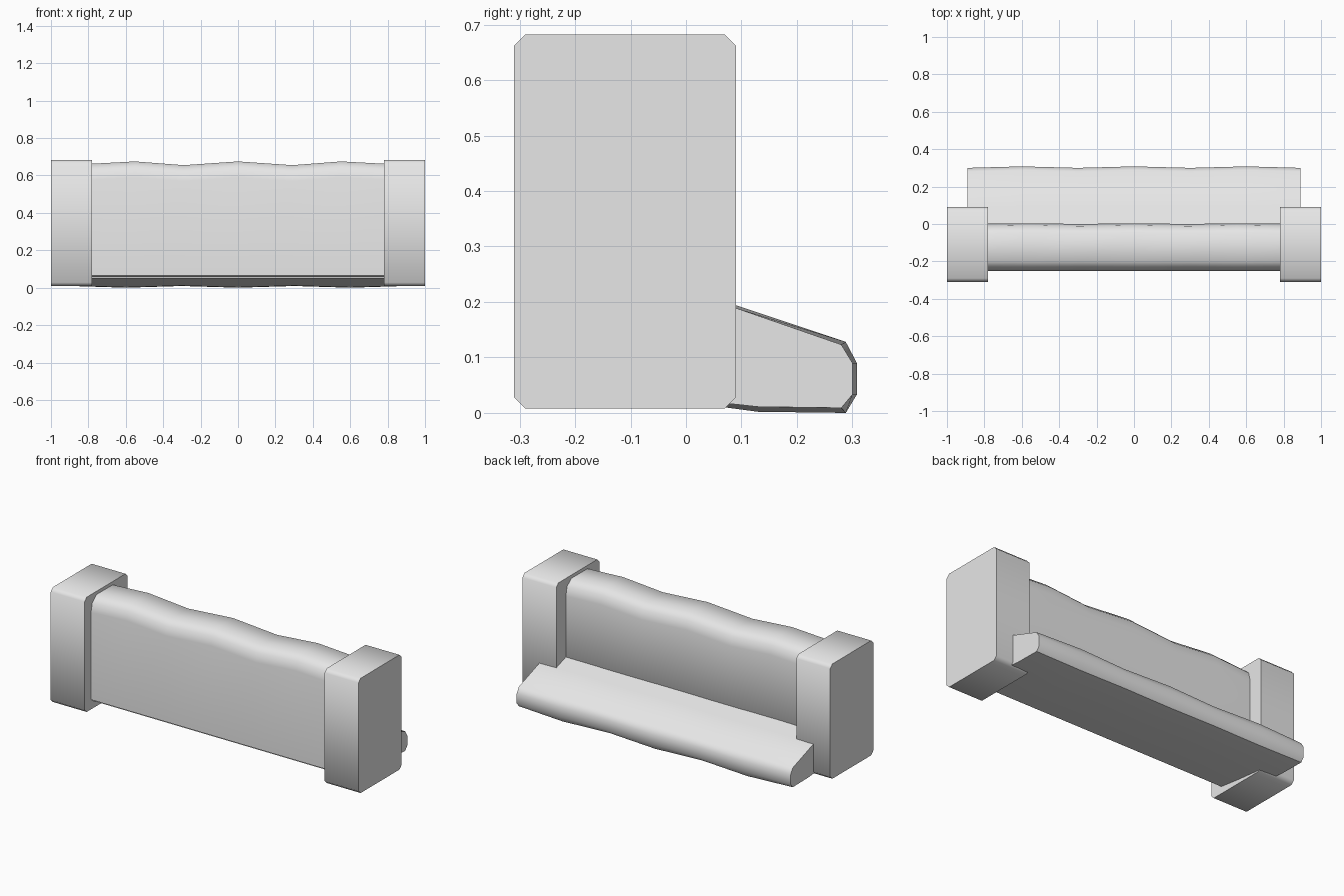
import bpy
import bmesh
import math

cube = bpy.data.objects.get("Cube")
if cube:
    bpy.data.objects.remove(cube, do_unlink=True)

# One plain material for the whole model
grey = bpy.data.materials.new("light grey")
grey.use_nodes = True
grey.diffuse_color = (0.8, 0.8, 0.8, 1)
grey.node_tree.nodes["Principled BSDF"].inputs["Base Color"].default_value = (0.8, 0.8, 0.8, 1)


def loft(name, sections):
    """Skin a list of (x, [(y, z), ...]) cross-sections and cap both ends."""
    bm = bmesh.new()
    rings = [[bm.verts.new((x, y, z)) for y, z in pts] for x, pts in sections]
    n = len(rings[0])
    for a, b in zip(rings, rings[1:]):
        for i in range(n):
            j = (i + 1) % n
            bm.faces.new((a[i], a[j], b[j], b[i]))
    bm.faces.new(rings[0])
    bm.faces.new(rings[-1])
    bmesh.ops.recalc_face_normals(bm, faces=bm.faces)
    mesh = bpy.data.meshes.new(name)
    bm.to_mesh(mesh)
    bm.free()
    mesh.materials.append(grey)
    obj = bpy.data.objects.new(name, mesh)
    bpy.context.collection.objects.link(obj)
    bpy.ops.object.select_all(action='DESELECT')
    obj.select_set(True)
    bpy.context.view_layer.objects.active = obj
    bpy.ops.object.shade_smooth_by_angle(angle=math.radians(52))
    return obj


# End posts: boxes with the four lengthwise edges chamfered
y0, y1, z0, z1, c = -0.31, 0.09, 0.008, 0.682, 0.02
post = [(y0 + c, z0), (y1 - c, z0), (y1, z0 + c), (y1, z1 - c),
        (y1 - c, z1), (y0 + c, z1), (y0, z1 - c), (y0, z0 + c)]
for side, a, b in (("left", 0.78, 1.0), ("right", -1.0, -0.78)):
    loft(side + "_post", [(a, post), (b, post)])

# Wall: rounded crest that rises and dips along its length
wall = [(-0.25, 0.065), (-0.25, 0.57), (-0.238, 0.622), (-0.20, 0.655),
        (-0.05, 0.655), (-0.012, 0.622), (0.0, 0.57), (0.0, 0.10), (-0.06, 0.05),
        (-0.20, 0.047)]


def wall_section(x, rise):
    pts = []
    for y, z in wall:
        if z > 0.5:
            z += 0.02 * rise
            y += 0.004 * rise if y > -0.1 else 0
        pts.append((y, z))
    return x, pts


loft("wall", [wall_section(x, r) for x, r in
              ((-0.85, 0.2), (-0.55, 1), (-0.29, 0), (0, 1), (0.29, 0), (0.55, 1), (0.85, 0.2))])

# Sloping step along the back: swells slightly outward at every other section
step = [(-0.23, 0.05), (0.13, 0.011), (0.28, 0.009), (0.30, 0.033),
        (0.30, 0.09), (0.28, 0.123), (0.09, 0.189), (-0.06, 0.238)]


def step_section(x, swell):
    pts = []
    for y, z in step:
        if y > 0.08:
            z += (0.005 if z > 0.1 else -0.009 if z < 0.02 else 0) * swell
        if y > 0.25:
            y += 0.008 * swell
        pts.append((y, z))
    return x, pts


loft("back_step", [step_section(x, s) for x, s in
                   ((-0.89, 0), (-0.6, 1), (-0.3, 0), (0, 1), (0.3, 0), (0.6, 1), (0.89, 0))])
